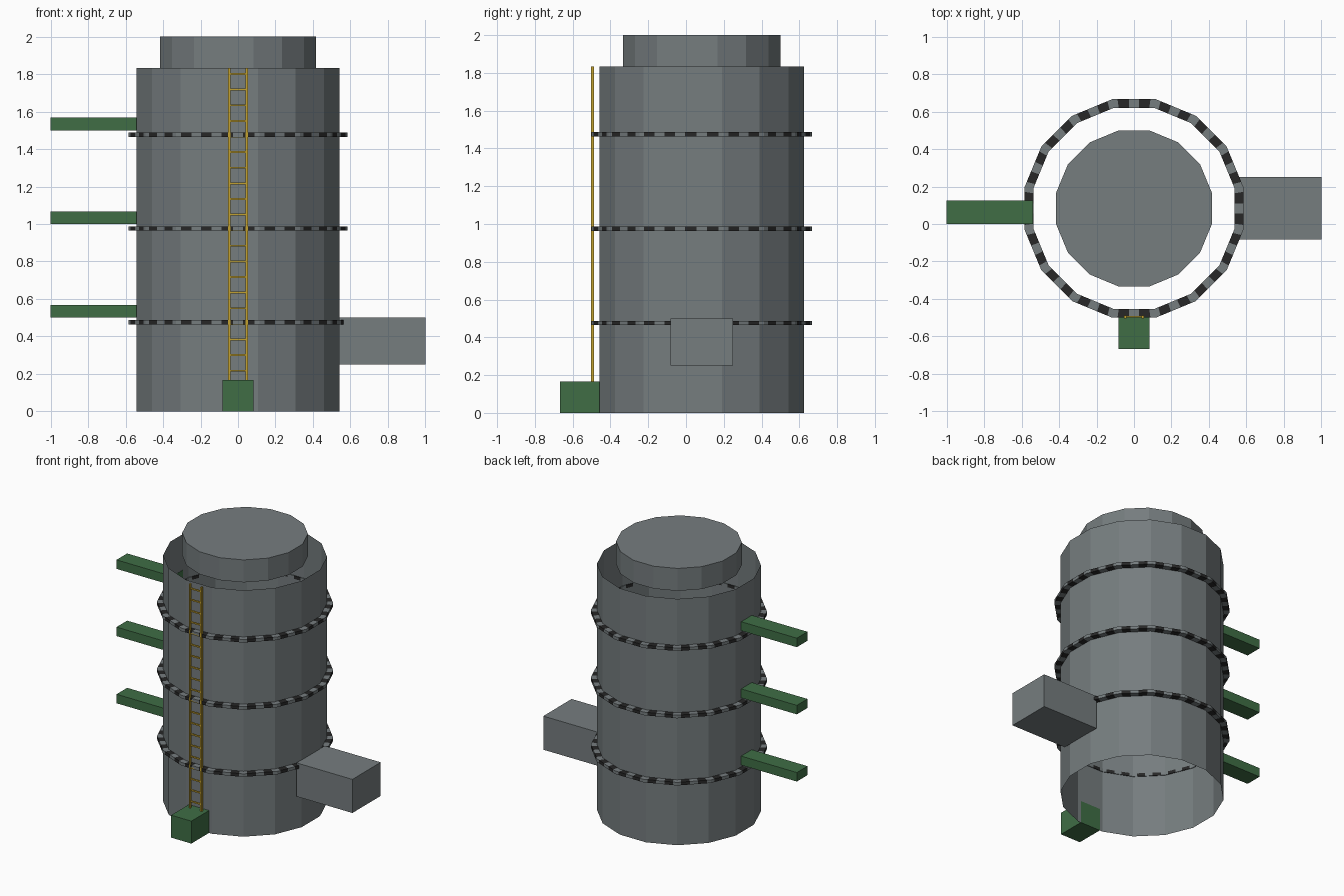
import bpy, bmesh
from math import cos, sin, pi
from mathutils import Vector

cube = bpy.data.objects.get("Cube")
if cube:
    bpy.data.objects.remove(cube)

SIDES = 16
CENTRE_Y = 0.083


def material(name, r, g, b):
    m = bpy.data.materials.new(name)
    m.use_nodes = True
    m.diffuse_color = (r, g, b, 1)
    bsdf = next(n for n in m.node_tree.nodes if n.type == 'BSDF_PRINCIPLED')
    bsdf.inputs["Base Color"].default_value = (r, g, b, 1)
    return m


grey = material("steel grey", 0.18, 0.205, 0.212)
green = material("pipe green", 0.05, 0.155, 0.06)
yellow = material("ladder yellow", 0.55, 0.36, 0.03)
dark = material("grating dark", 0.02, 0.02, 0.02)


def finish(name, bm, mats):
    mesh = bpy.data.meshes.new(name)
    bm.to_mesh(mesh)
    bm.free()
    for m in mats:
        mesh.materials.append(m)
    ob = bpy.data.objects.new(name, mesh)
    bpy.context.collection.objects.link(ob)
    return ob


def add_box(bm, lo, hi):
    lo, hi = Vector(lo), Vector(hi)
    verts = bmesh.ops.create_cube(bm, size=1)["verts"]
    for v in verts:
        v.co = (lo + hi) / 2 + v.co * (hi - lo)


def box(name, lo, hi, mat):
    bm = bmesh.new()
    add_box(bm, lo, hi)
    return finish(name, bm, [mat])


def corner(apothem, i, z):
    # polygon corner, with flat sides facing the axes
    a = (i + 0.5) * 2 * pi / SIDES
    r = apothem / cos(pi / SIDES)
    return Vector((r * cos(a), r * sin(a) + CENTRE_Y, z))


def drum(name, apothem, z0, z1, capped):
    bm = bmesh.new()
    low = [bm.verts.new(corner(apothem, i, z0)) for i in range(SIDES)]
    top = [bm.verts.new(corner(apothem, i, z1)) for i in range(SIDES)]
    for i in range(SIDES):
        j = (i + 1) % SIDES
        bm.faces.new((low[i], low[j], top[j], top[i]))
    if capped:
        bm.faces.new(top)
        bm.faces.new(low[::-1])
    return finish(name, bm, [grey])


def ring(name, z0, z1):
    # square-section hoop, each side split into alternating dark and grey lengths
    inner, outer = 0.537, 0.583
    cuts = (0, 0.12, 0.38, 0.62, 0.88)
    section = ((inner, z0), (outer, z0), (outer, z1), (inner, z1))
    bm = bmesh.new()
    loops, shades = [], []
    for i in range(SIDES):
        for k, t in enumerate(cuts):
            loops.append([bm.verts.new(corner(r, i, z).lerp(corner(r, i + 1, z), t))
                          for r, z in section])
            shades.append(k % 2)
    for n, a in enumerate(loops):
        b = loops[(n + 1) % len(loops)]
        for s in range(4):
            e = (s + 1) % 4
            f = bm.faces.new((a[s], a[e], b[e], b[s]))
            f.material_index = shades[n]
    bmesh.ops.recalc_face_normals(bm, faces=bm.faces)
    return finish(name, bm, [grey, dark])


# Open tube body and closed lid
drum("tank_body", 0.542, 0, 1.833, False)
drum("tank_lid", 0.416, 1.833, 2, True)

# Hoops and side pipes on each level
for level, z in (("lower", 0.5), ("middle", 1.0), ("upper", 1.5)):
    ring(level + "_hoop", z - 0.036, z - 0.013)
    box(level + "_pipe", (-1, 0, z), (-0.54, 0.125, z + 0.067), green)

# Side duct and front box
box("side_duct", (0.54, -0.083, 0.25), (1, 0.25, 0.5), grey)
box("front_box", (-0.083, -0.667, 0), (0.083, -0.458, 0.167), green)

# Ladder: two rails and evenly spaced rungs
bm = bmesh.new()
for x in (-0.047, 0.047):
    add_box(bm, (x - 0.006, -0.503, 0.167), (x + 0.006, -0.487, 1.833))
for i in range(20):
    z = 0.217 + i / 12
    add_box(bm, (-0.042, -0.5, z - 0.005), (0.042, -0.49, z + 0.005))
finish("ladder", bm, [yellow])
